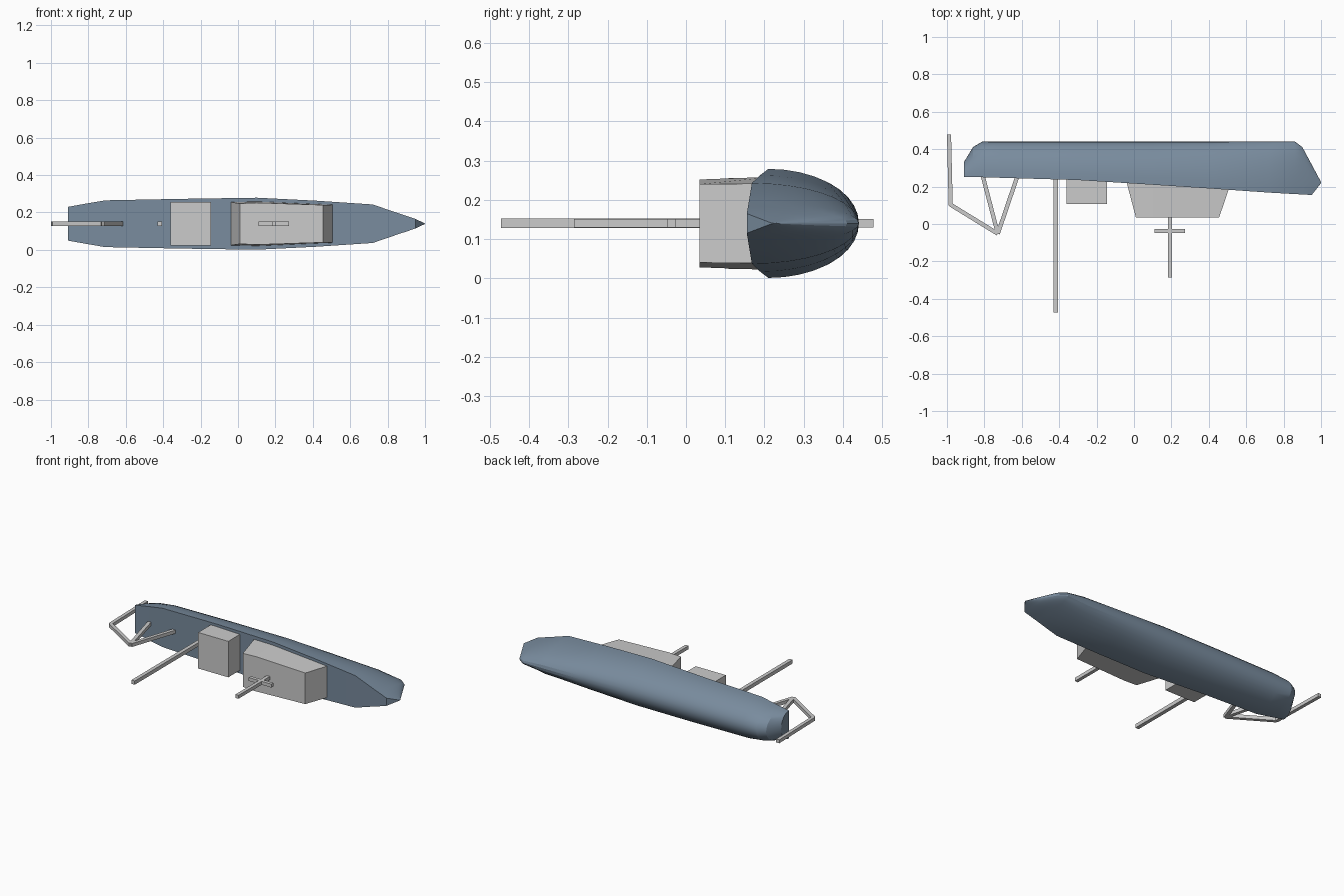
import bpy, bmesh, math
from mathutils import Vector

if "Cube" in bpy.data.objects:
    bpy.data.objects.remove(bpy.data.objects["Cube"])

ZC = 0.14  # the ship lies on its side: centreline plane at this height


def finish(name, bm, color=None):
    bmesh.ops.recalc_face_normals(bm, faces=bm.faces)
    me = bpy.data.meshes.new(name)
    bm.to_mesh(me)
    bm.free()
    ob = bpy.data.objects.new(name, me)
    bpy.context.collection.objects.link(ob)
    if color:
        mat = bpy.data.materials.new(name + "_paint")
        mat.diffuse_color = color
        mat.use_nodes = True
        mat.node_tree.nodes["Principled BSDF"].inputs["Base Color"].default_value = mat.diffuse_color
        me.materials.append(mat)
    return ob


def loft(name, rings, color=None):
    bm = bmesh.new()
    loops = [[bm.verts.new(p) for p in r] for r in rings]
    for a, b in zip(loops, loops[1:]):
        for i in range(len(a)):
            j = (i + 1) % len(a)
            bm.faces.new((a[i], a[j], b[j], b[i]))
    bm.faces.new(loops[0])
    bm.faces.new(loops[-1])
    return finish(name, bm, color)


def bar(name, a, b, w=0.022):
    # square bar between two (x, y) points in the centreline plane
    a, b = Vector((*a, ZC)), Vector((*b, ZC))
    d = (b - a).normalized()
    s, u = Vector((-d.y, d.x, 0)) * w / 2, Vector((0, 0, w / 2))
    return loft(name, [[p + s + u, p - s + u, p - s - u, p + s - u] for p in (a, b)])


# Hull: half-elliptical sections (x, deck y, keel y, half beam)
stations = [
    (-0.91, 0.252, 0.33, 0.09), (-0.86, 0.251, 0.412, 0.099),
    (-0.81, 0.25, 0.441, 0.108), (-0.71, 0.247, 0.441, 0.125),
    (-0.3, 0.235, 0.441, 0.133), (0.1, 0.21, 0.441, 0.139),
    (0.42, 0.189, 0.441, 0.123), (0.72, 0.168, 0.441, 0.103),
    (0.86, 0.16, 0.441, 0.055), (0.90, 0.158, 0.411, 0.042),
    (0.95, 0.155, 0.318, 0.025), (1.0, 0.218, 0.224, 0.001)]
N = 18
rings = []
for x, yd, yk, hw in stations:
    rings.append([(x, yd + (yk - yd) * math.sin(math.pi * i / N),
                   ZC + hw * math.cos(math.pi * i / N)) for i in range(N + 1)])
hull = loft("hull", rings, (0.19, 0.26, 0.34, 1))
bpy.context.view_layer.objects.active = hull
hull.select_set(True)
bpy.ops.object.shade_smooth_by_angle(angle=math.radians(20))


# Deckhouses: plan outline of (x, half width), mirrored across the centreline
def house(name, levels):
    loft(name, [[(x, y, ZC + w) for x, w in side] + [(x, y, ZC - w) for x, w in side[::-1]]
                for y, side in levels])


house("bridge", [
    (0.225, [(-0.04, 0.116), (0.10, 0.119), (0.52, 0.102)]),
    (0.035, [(0.01, 0.108), (0.10, 0.112), (0.455, 0.10)])])
house("aft_deckhouse", [
    (0.24, [(-0.36, 0.116), (-0.145, 0.116)]),
    (0.108, [(-0.36, 0.116), (-0.145, 0.116)])])

# Masts
bar("fore_mast", (0.192, 0.035), (0.192, -0.285))
bar("fore_mast_yard", (0.11, -0.037), (0.272, -0.037))
bar("tall_mast", (-0.418, 0.25), (-0.418, -0.472), 0.024)

# Stern crane
apex, elbow = (-0.728, -0.052), (-0.982, 0.104)
bar("crane_leg_aft", (-0.812, 0.27), apex)
bar("crane_leg_fore", (-0.622, 0.26), apex)
bar("crane_jib", apex, elbow)
bar("crane_fall", (-0.98, 0.10), (-0.989, 0.478))
